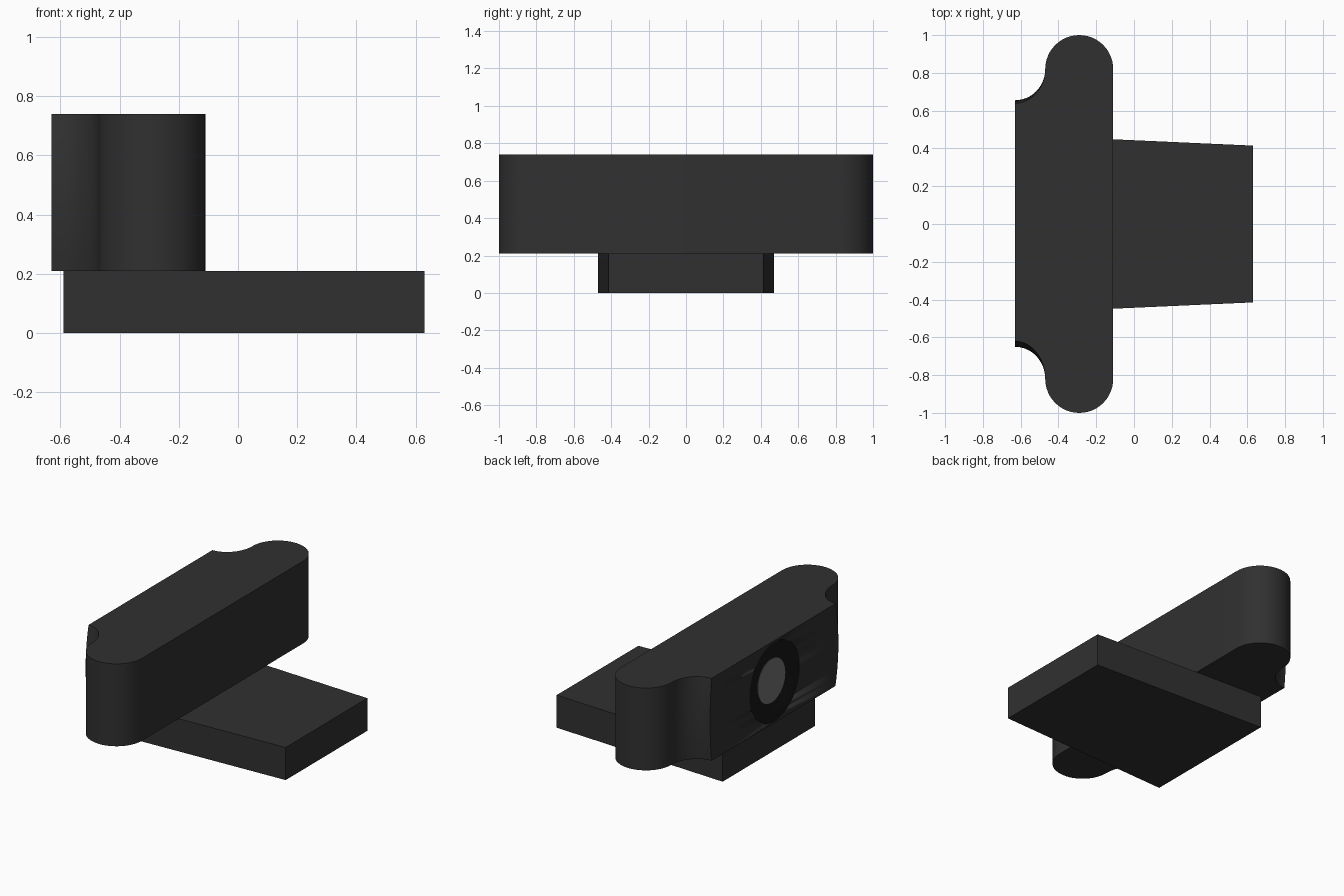
import bpy, bmesh, math

if "Cube" in bpy.data.objects:
    bpy.data.objects.remove(bpy.data.objects["Cube"])


def material(name, v):
    m = bpy.data.materials.new(name)
    m.diffuse_color = (v, v, v, 1)
    m.use_nodes = True
    m.node_tree.nodes["Principled BSDF"].inputs["Base Color"].default_value = m.diffuse_color
    return m


CASE = material("case_black", 0.03)
RING = material("ring_black", 0.008)
GLASS = material("lens_grey", 0.17)


def loft(name, rings, mat, smooth=True):
    """Skin a list of equal-length point loops and cap both ends."""
    bm = bmesh.new()
    loops = [[bm.verts.new(p) for p in r] for r in rings]
    n = len(loops[0])
    for a, b in zip(loops, loops[1:]):
        for i in range(n):
            j = (i + 1) % n
            bm.faces.new((a[i], a[j], b[j], b[i]))
    bm.faces.new(loops[0][::-1])
    bm.faces.new(loops[-1])
    bmesh.ops.recalc_face_normals(bm, faces=bm.faces)
    me = bpy.data.meshes.new(name)
    bm.to_mesh(me)
    bm.free()
    ob = bpy.data.objects.new(name, me)
    bpy.context.collection.objects.link(ob)
    me.materials.append(mat)
    if smooth:
        bpy.ops.object.select_all(action='DESELECT')
        ob.select_set(True)
        bpy.context.view_layer.objects.active = ob
        bpy.ops.object.shade_smooth_by_angle(angle=math.radians(30))
    return ob


def circle_x(x, r, n=48):
    return [(x, r * math.cos(2 * math.pi * i / n),
             Z_MID + r * math.sin(2 * math.pi * i / n)) for i in range(n)]


Z0, Z1 = 0.21, 0.74
Z_MID = (Z0 + Z1) / 2
FRONT_X = -0.63

# Tapered base plate
plate = [(-0.59, -0.47), (0.63, -0.415), (0.63, 0.415), (-0.59, 0.47)]
loft("base_plate", [[(x, y, z) for x, y in plate] for z in (0, Z0)], CASE, False)


# Body outline: round ends with concave shoulders running into the lens face
def half_outline(face_end):
    pts = []
    for i in range(25):
        a = math.pi * i / 24
        pts.append((-0.29 + 0.18 * math.cos(a), 0.82 + 0.18 * math.sin(a)))
    for i in range(1, 13):
        a = math.pi / 2 * i / 12
        pts.append((FRONT_X + 0.16 * math.cos(a), 0.82 - (0.82 - face_end) * math.sin(a)))
    return pts


layers = []
for k in range(11):
    t = 2 * k / 10 - 1
    z = Z_MID + t * (Z1 - Z0) / 2
    bulge = 1 - t * t
    far = half_outline(0.64 + 0.015 * bulge)
    near = [(x, -y) for x, y in reversed(half_outline(0.62 + 0.03 * bulge))]
    layers.append([(x, y, z) for x, y in far + near])
body = loft("camera_body", layers, CASE)

# Round lens recess in the body
cutter = loft("recess_cutter", [circle_x(-0.70, 0.255), circle_x(-0.59, 0.255)], RING)
cutter.hide_render = True
cutter.hide_viewport = True
cutter.display_type = 'WIRE'
mod = body.modifiers.new("recess", 'BOOLEAN')
mod.operation = 'DIFFERENCE'
mod.solver = 'EXACT'
mod.object = cutter

# Dark bezel with a sloped inner wall, and the glass set into it
loft("lens_bezel", [circle_x(-0.588, 0.255), circle_x(-0.628, 0.255),
                    circle_x(-0.622, 0.19), circle_x(-0.606, 0.14)], RING)
loft("lens_glass", [circle_x(-0.595, 0.14), circle_x(-0.609, 0.14)], GLASS)
